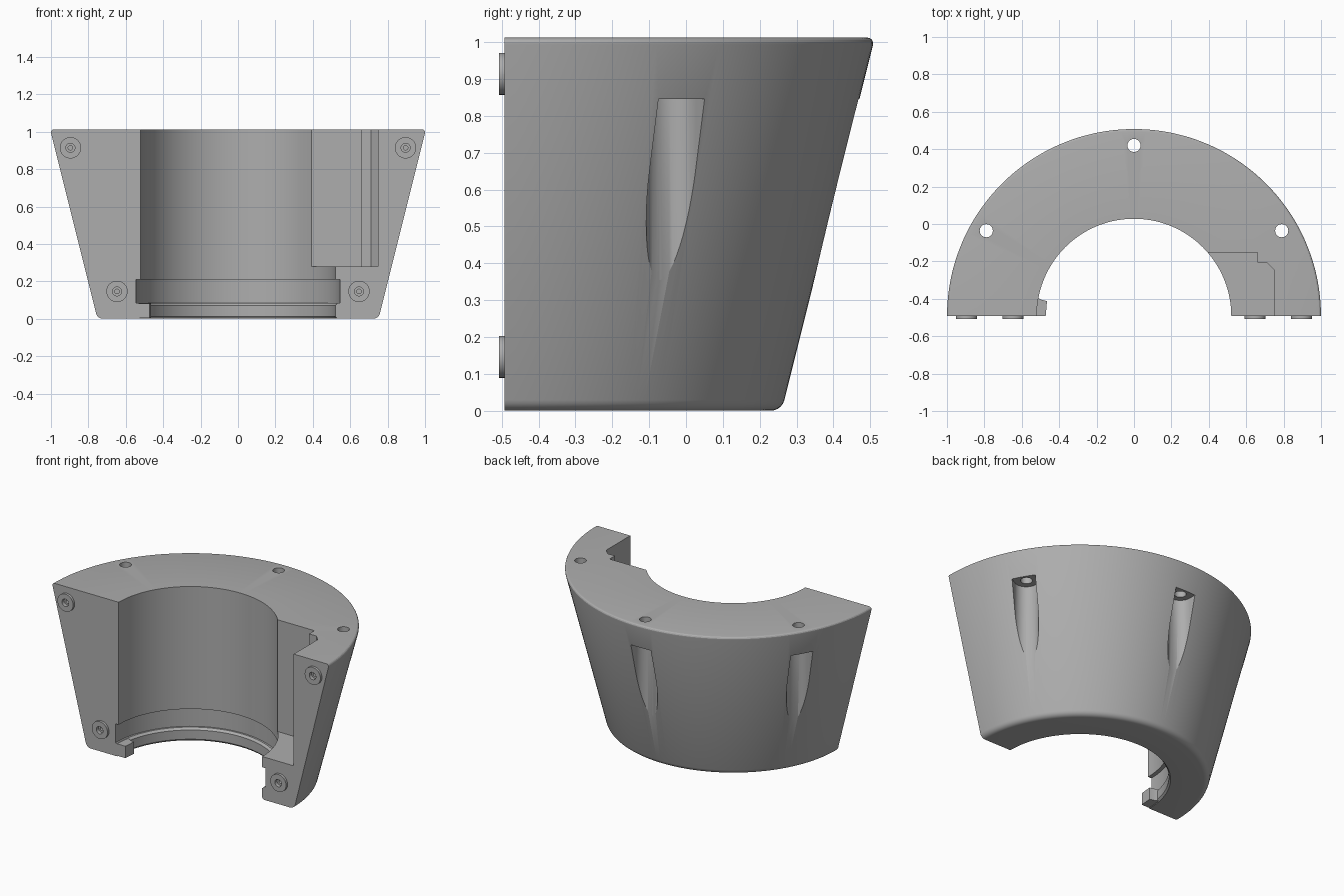
import bpy, bmesh
from math import pi, sin, cos, radians
from mathutils import Matrix, Vector

if "Cube" in bpy.data.objects:
    bpy.data.objects.remove(bpy.data.objects["Cube"])

AXIS_Y = -0.492      # split plane, also the centre line of the bore
TOP = 1.012

grey = bpy.data.materials.new("plain grey")
grey.use_nodes = True
grey.diffuse_color = (0.42, 0.42, 0.42, 1)
grey.node_tree.nodes["Principled BSDF"].inputs["Base Color"].default_value = grey.diffuse_color


def finish(name, bm):
    bmesh.ops.recalc_face_normals(bm, faces=bm.faces)
    mesh = bpy.data.meshes.new(name)
    bm.to_mesh(mesh)
    bm.free()
    mesh.materials.append(grey)
    obj = bpy.data.objects.new(name, mesh)
    bpy.context.collection.objects.link(obj)
    return obj


def half_lathe(name, profile, steps):
    """Sweep a closed (radius, z) outline half a turn and cap both ends."""
    bm = bmesh.new()
    rings = []
    for i in range(steps + 1):
        a = pi * i / steps
        rings.append([bm.verts.new((r * cos(a), AXIS_Y + r * sin(a), z)) for r, z in profile])
    n = len(profile)
    for a, b in zip(rings, rings[1:]):
        for j in range(n):
            k = (j + 1) % n
            bm.faces.new((a[j], a[k], b[k], b[j]))
    bm.faces.new(rings[0])
    bm.faces.new(rings[-1])
    return finish(name, bm)


def prism(name, outline, z0, z1):
    bm = bmesh.new()
    base = bm.faces.new([bm.verts.new((x, y, z0)) for x, y in outline])
    up = bmesh.ops.extrude_face_region(bm, geom=[base])["geom"]
    bmesh.ops.translate(bm, vec=(0, 0, z1 - z0),
                        verts=[v for v in up if isinstance(v, bmesh.types.BMVert)])
    return finish(name, bm)


def rod(name, radius, start, end, sides=32):
    start, end = Vector(start), Vector(end)
    d = end - start
    bm = bmesh.new()
    turn = d.to_track_quat('Z', 'Y').to_matrix().to_4x4()
    bmesh.ops.create_cone(bm, cap_ends=True, segments=sides, radius1=radius, radius2=radius,
                          depth=d.length, matrix=Matrix.Translation((start + end) / 2) @ turn)
    return finish(name, bm)


def combine(body, tool, operation):
    mod = body.modifiers.new("combine", 'BOOLEAN')
    mod.operation, mod.object, mod.solver = operation, tool, 'EXACT'
    bpy.context.view_layer.objects.active = body
    bpy.ops.object.modifier_apply(modifier=mod.name)
    bpy.data.objects.remove(tool)


def fillet(cx, cz, r, a0, a1, n=5):
    angles = [radians(a0 + (a1 - a0) * i / n) for i in range(n + 1)]
    return [(cx + r * cos(a), cz + r * sin(a)) for a in angles]


# Tapered half shell with rounded rims, bore, groove and bottom lip
outline = (fillet(0.722, 0.038, 0.038, -90, -14)
           + fillet(0.985, TOP - 0.015, 0.015, -14, 90, 4)
           + [(0.52, TOP), (0.52, 0.21), (0.545, 0.21), (0.545, 0.085), (0.533, 0.085),
              (0.52, 0.072), (0.52, 0.012), (0.53, 0)])
shell = half_lathe("half_shell", outline, 96)

# Stop tab at the right end of the bottom lip
tab = prism("stop_tab", [(-0.56, AXIS_Y), (-0.472, AXIS_Y), (-0.465, -0.412),
                         (-0.495, -0.405), (-0.515, -0.395), (-0.54, -0.395)], 0.004, 0.082)
combine(shell, tab, 'UNION')

# Stepped pocket beside the bore, open to the front and top
pocket = prism("pocket", [(0.3, -0.152), (0.66, -0.152), (0.66, -0.207), (0.712, -0.207),
                          (0.748, -0.243), (0.748, -0.6), (0.3, -0.6)], 0.28, 1.2)
combine(shell, pocket, 'DIFFERENCE')

# Three screw flutes in the outside, each with a hole through the top
for angle in (30, 90, 150):
    out = Vector((cos(radians(angle)), sin(radians(angle)), 0))
    side = Vector((-out.y, out.x, 0))
    centre = Vector((0, AXIS_Y, 0)) + out * 0.912
    r = 0.072
    arc = [centre - out * r * sin(pi * i / 24) + side * r * cos(pi * i / 24) for i in range(25)]
    ends = [centre - side * r + out * 0.3, centre + side * r + out * 0.3]
    flute = prism("flute", [(p.x, p.y) for p in arc + ends], 0.2, 0.845)
    combine(shell, flute, 'DIFFERENCE')
    hole = rod("screw_hole", 0.035, centre + Vector((0, 0, 0.8)), centre + Vector((0, 0, 1.2)))
    combine(shell, hole, 'DIFFERENCE')

# Round bosses on the split face with stepped blind holes
for sx in (-1, 1):
    for x, z in ((0.896, 0.914), (0.647, 0.146)):
        def along(y0, y1, radius, name):
            return rod(name, radius, (sx * x, y0, z), (sx * x, y1, z))
        combine(shell, along(AXIS_Y + 0.02, -0.508, 0.057, "boss"), 'UNION')
        combine(shell, along(-0.6, -0.485, 0.024, "counterbore"), 'DIFFERENCE')
        combine(shell, along(-0.6, -0.44, 0.012, "pilot_hole"), 'DIFFERENCE')

bpy.ops.object.select_all(action='DESELECT')
shell.select_set(True)
bpy.context.view_layer.objects.active = shell
bpy.ops.object.shade_smooth_by_angle(angle=radians(25))
